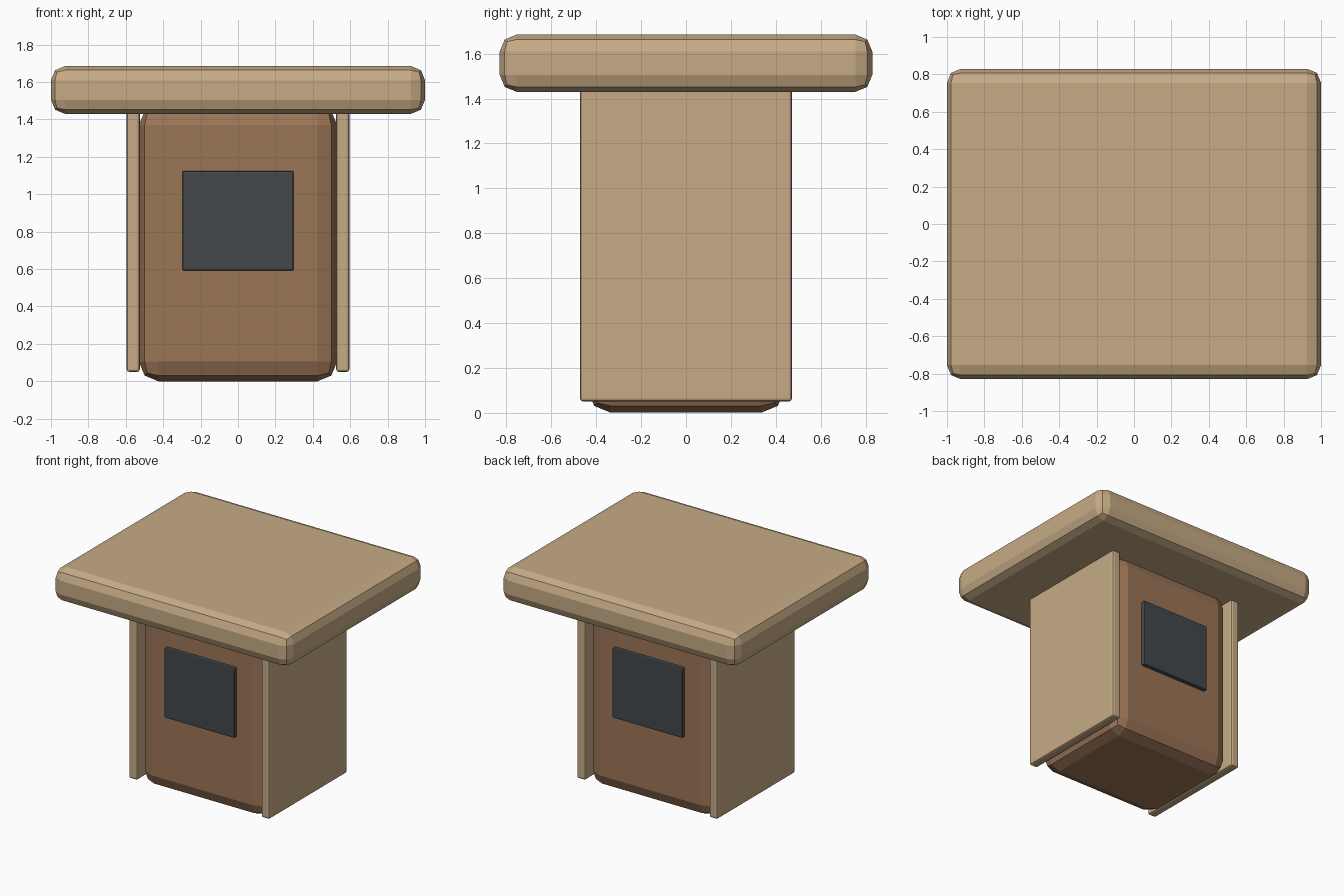
import bpy

if "Cube" in bpy.data.objects:
    bpy.data.objects.remove(bpy.data.objects["Cube"])


def material(name, rgb):
    mat = bpy.data.materials.new(name)
    mat.diffuse_color = (*rgb, 1)
    mat.use_nodes = True
    mat.node_tree.nodes["Principled BSDF"].inputs["Base Color"].default_value = mat.diffuse_color
    return mat


def rounded_box(name, low, high, bevel, mat, segments=2):
    """Flat-shaded box between two corners with bevelled edges."""
    centre = [(a + b) / 2 for a, b in zip(low, high)]
    bpy.ops.mesh.primitive_cube_add(size=1, location=centre)
    obj = bpy.context.object
    obj.name = name
    obj.scale = [b - a for a, b in zip(low, high)]
    bpy.ops.object.transform_apply(location=False, rotation=False, scale=True)
    mod = obj.modifiers.new("Bevel", "BEVEL")
    mod.width = bevel
    mod.segments = segments
    obj.data.materials.append(mat)
    return obj


tan = material("light_wood", (0.57, 0.41, 0.24))
brown = material("dark_wood", (0.33, 0.18, 0.095))
slate = material("dark_glass", (0.058, 0.065, 0.073))

# Overhanging roof slab
rounded_box("roof", (-1, -0.83, 1.43), (1, 0.83, 1.685), 0.075, tan)

# Main body
rounded_box("body", (-0.53, -0.44, 0), (0.53, 0.44, 1.475), 0.105, brown)

# Side panels, left and right
for side, name in ((-1, "left_panel"), (1, "right_panel")):
    x = sorted((side * 0.525, side * 0.595))
    rounded_box(name, (x[0], -0.472, 0.05), (x[1], 0.472, 1.45), 0.014, tan)

# Window panes, front and back
for side, name in ((-1, "front_window"), (1, "back_window")):
    y = sorted((side * 0.42, side * 0.47))
    rounded_box(name, (-0.297, y[0], 0.592), (0.297, y[1], 1.125), 0.008, slate)
